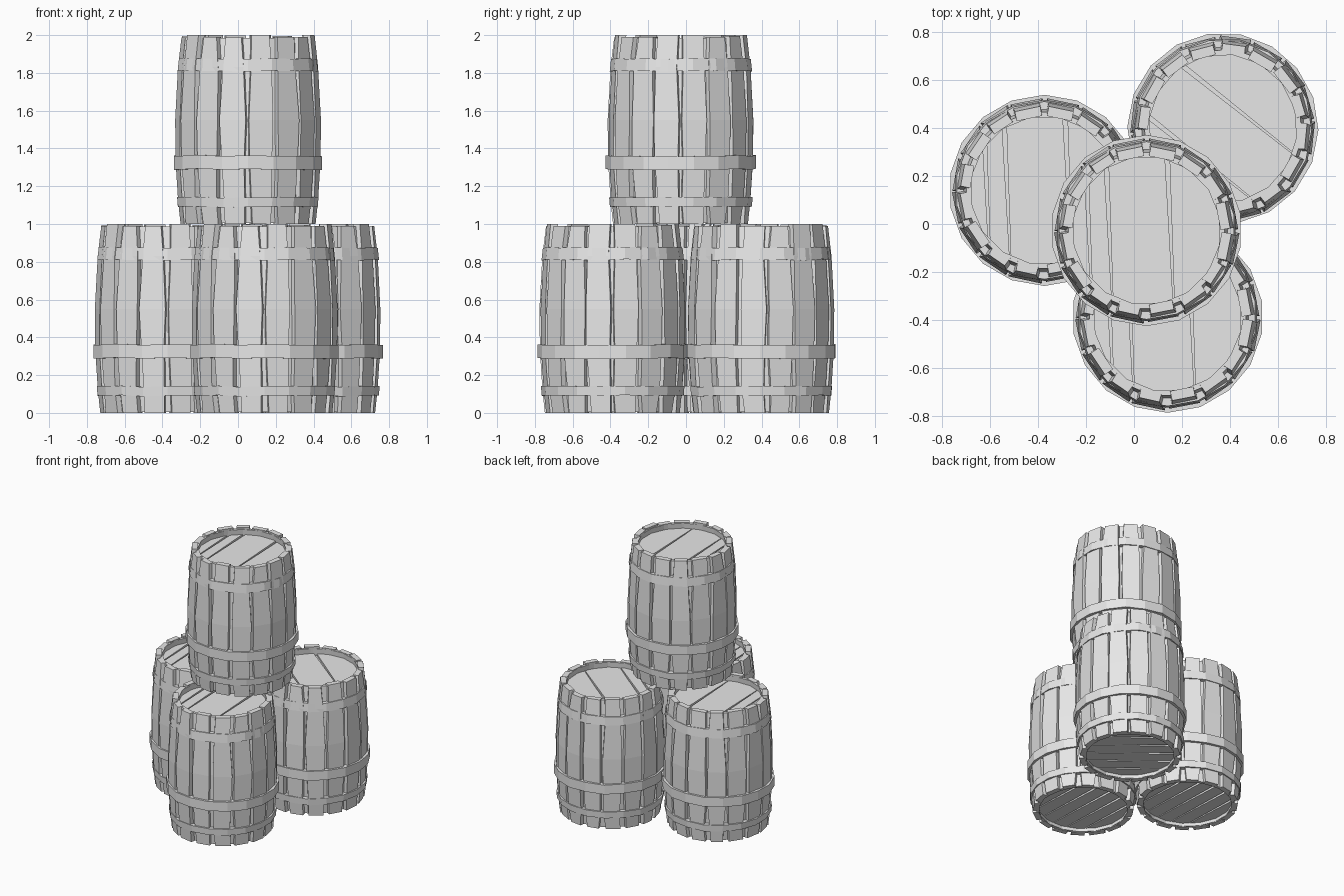
import bpy, bmesh, math, random
from mathutils import Vector, Matrix

random.seed(4)
if "Cube" in bpy.data.objects:
    bpy.data.objects.remove(bpy.data.objects["Cube"], do_unlink=True)

grey = bpy.data.materials.new("plain_grey")
grey.use_nodes = True
grey.diffuse_color = (0.8, 0.8, 0.8, 1)
grey.node_tree.nodes["Principled BSDF"].inputs["Base Color"].default_value = (0.8, 0.8, 0.8, 1)

STAVES = 16
SIDES = 18
LEVELS = [0, 0.12, 0.33, 0.55, 0.83, 1]


def barrel_radius(z):
    """Bulging side profile of the barrel."""
    t = (z - 0.48) / 0.52
    return 0.386 - 0.034 * t * t


def finish(bm, name):
    bmesh.ops.recalc_face_normals(bm, faces=bm.faces)
    mesh = bpy.data.meshes.new(name)
    bm.to_mesh(mesh)
    bm.free()
    mesh.materials.append(grey)
    return mesh


def polar(r, a, z):
    return (r * math.cos(a), r * math.sin(a), z)


def bridge(bm, rings, closed):
    """Join equal rings of vertices; cap the ends or close the loop."""
    n = len(rings[0])
    pairs = list(zip(rings, rings[1:]))
    if closed:
        pairs.append((rings[-1], rings[0]))
    for a, b in pairs:
        for i in range(n):
            j = (i + 1) % n
            bm.faces.new((a[i], a[j], b[j], b[i]))
    if not closed:
        bm.faces.new(rings[0])
        bm.faces.new(rings[-1])


def lathe(bm, section, sides, wobble=0.0):
    """Turn a closed (radius, height) section around z."""
    rings = []
    for i in range(sides):
        a = 2 * math.pi * (i + 0.5) / sides
        dz = random.uniform(-wobble, wobble)
        rings.append([bm.verts.new(polar(r, a, z + dz)) for r, z in section])
    bridge(bm, rings, True)


def make_staves():
    """Separate boards with uneven, tapering gaps between them."""
    bm = bmesh.new()
    step = 2 * math.pi / STAVES
    for i in range(STAVES):
        mid = (i + 0.5) * step + random.uniform(-0.02, 0.02)
        top_drop = random.uniform(0, 0.012) if i % 3 else 0
        bulge = random.uniform(-0.004, 0.003)
        rings = []
        for z in LEVELS:
            spread = 0.02 + 0.10 * abs(z - 0.5)
            a0 = mid - step / 2 + spread * random.uniform(0.4, 1.2)
            a1 = mid + step / 2 - spread * random.uniform(0.4, 1.2)
            r = barrel_radius(z) + bulge
            h = z - top_drop if z == 1 else z
            ring = [(r, a0), (r, a1), (r - 0.04, a1 + 0.02), (r - 0.04, a0 - 0.02)]
            rings.append([bm.verts.new(polar(q, a, h)) for q, a in ring])
        bridge(bm, rings, False)
    return finish(bm, "staves")


def make_core():
    """Inner wall seen at the bottom of the gaps."""
    bm = bmesh.new()
    heights = [0.004] + LEVELS[1:-1] + [0.986]
    outer = [(barrel_radius(z) - 0.022, z) for z in heights]
    inner = [(barrel_radius(z) - 0.045, z) for z in reversed(heights)]
    lathe(bm, outer + inner, STAVES)
    return finish(bm, "inner_wall")


def make_hoop(z0, z1, r0, r1):
    bm = bmesh.new()
    lathe(bm, [(r0, z0), (r1, z1), (r1 - 0.035, z1), (r0 - 0.035, z0)], SIDES, 0.004)
    return finish(bm, "hoop")


def make_planks(z, radius, cuts, up):
    """Round head cut into planks by wedge gaps, over a thin backing disc."""
    bm = bmesh.new()
    edges = [-1] + cuts + [1]
    thick = -0.02 * up
    for lo, hi in zip(edges, edges[1:]):
        part = bmesh.new()
        bmesh.ops.create_circle(part, cap_ends=True, segments=SIDES, radius=radius)
        for x, side in ((lo, -1), (hi, 1)):
            lean = 0.045 + side * 0.012
            normal = Vector((side * math.cos(lean), side * math.sin(lean), 0))
            bmesh.ops.bisect_plane(part, geom=part.verts[:] + part.edges[:] + part.faces[:],
                                   plane_co=(x - side * 0.006, 0, 0), plane_no=normal,
                                   clear_outer=True)
        solid = bmesh.ops.extrude_face_region(part, geom=part.faces[:])["geom"]
        moved = [v for v in solid if isinstance(v, bmesh.types.BMVert)]
        bmesh.ops.translate(part, verts=moved, vec=(0, 0, thick))
        bmesh.ops.recalc_face_normals(part, faces=part.faces)
        temp = bpy.data.meshes.new("plank")
        part.to_mesh(temp)
        part.free()
        bm.from_mesh(temp)
        bpy.data.meshes.remove(temp)
    bmesh.ops.create_cone(bm, cap_ends=True, segments=SIDES, radius1=radius,
                          radius2=radius, depth=0.008,
                          matrix=Matrix.Translation((0, 0, thick)))
    bmesh.ops.translate(bm, verts=bm.verts, vec=(0, 0, z))
    return finish(bm, "head")


# Parts of one barrel
parts = {
    "staves": make_staves(),
    "inner_wall": make_core(),
    "top_hoop": make_hoop(0.81, 0.875, 0.377, 0.37),
    "middle_hoop": make_hoop(0.29, 0.362, 0.398, 0.398),
    "bottom_hoop": make_hoop(0.09, 0.14, 0.376, 0.38),
    "lid": make_planks(0.945, 0.325, [-0.24, -0.155, 0.10], 1),
    "base": make_planks(0.03, 0.325, [-0.22, -0.11, 0.0, 0.11, 0.22], -1),
}

# Three barrels on the ground and one on top
barrels = {
    "left_side_barrel": ((-0.373, 0.14, 0), 0),
    "back_barrel": ((0.37, 0.398, 0), 49),
    "front_barrel": ((0.14, -0.388, 0), 0),
    "upper_barrel": ((0.052, -0.027, 1), 0),
}
for barrel, (place, turn) in barrels.items():
    for part, mesh in parts.items():
        obj = bpy.data.objects.new(barrel + "_" + part, mesh)
        obj.location = place
        obj.rotation_euler.z = math.radians(turn)
        bpy.context.collection.objects.link(obj)
